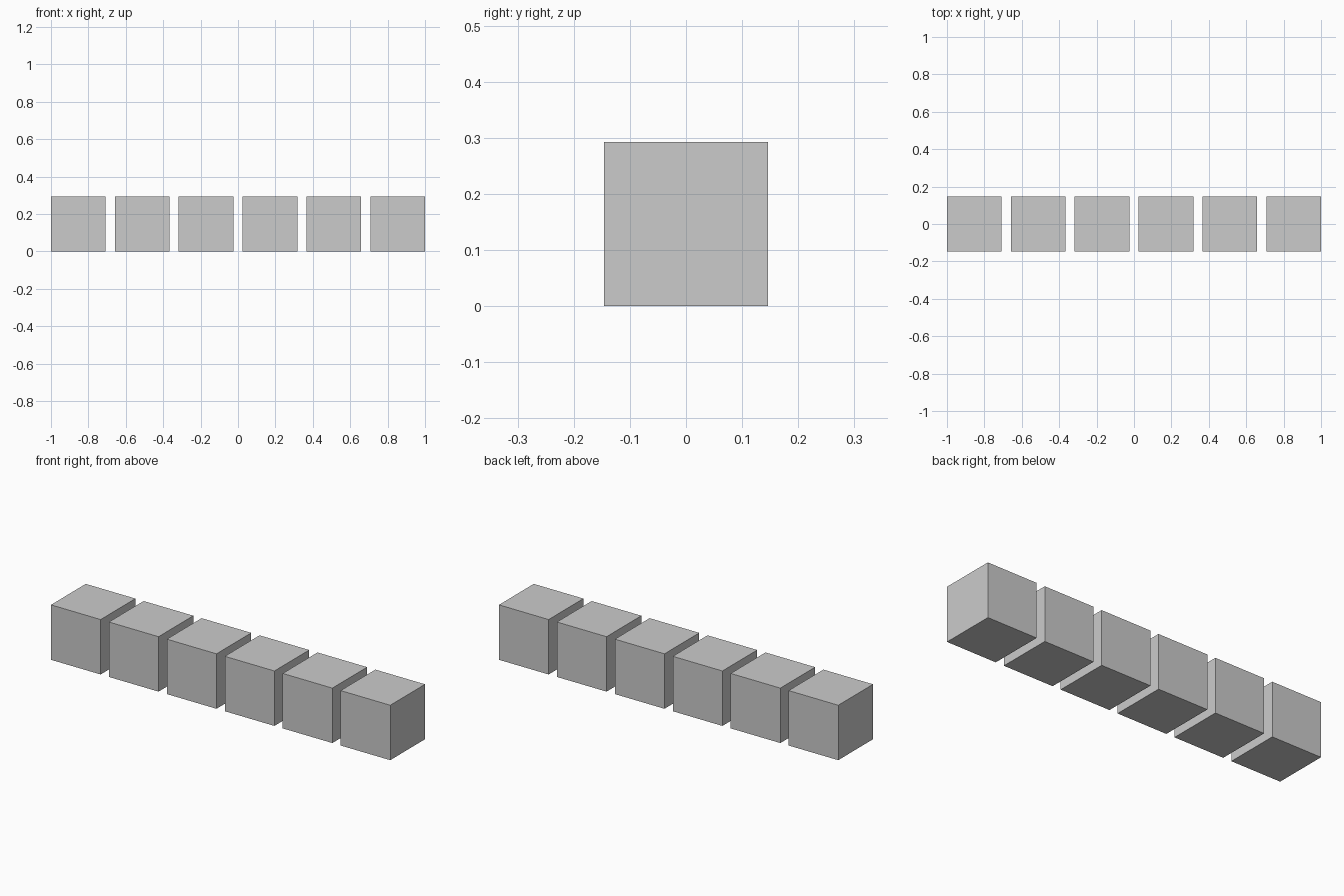
import bpy

if "Cube" in bpy.data.objects:
    bpy.data.objects.remove(bpy.data.objects["Cube"])

COUNT = 6
SIZE = 12 / 41          # cube edge
PITCH = SIZE * 7 / 6    # centre spacing: gap is a sixth of the edge

# Row of identical cubes standing on the ground, centred on x
for i in range(COUNT):
    x = (i - (COUNT - 1) / 2) * PITCH
    bpy.ops.mesh.primitive_cube_add(size=SIZE, location=(x, 0, SIZE / 2))
    bpy.context.object.name = f"cube_{i + 1}"
